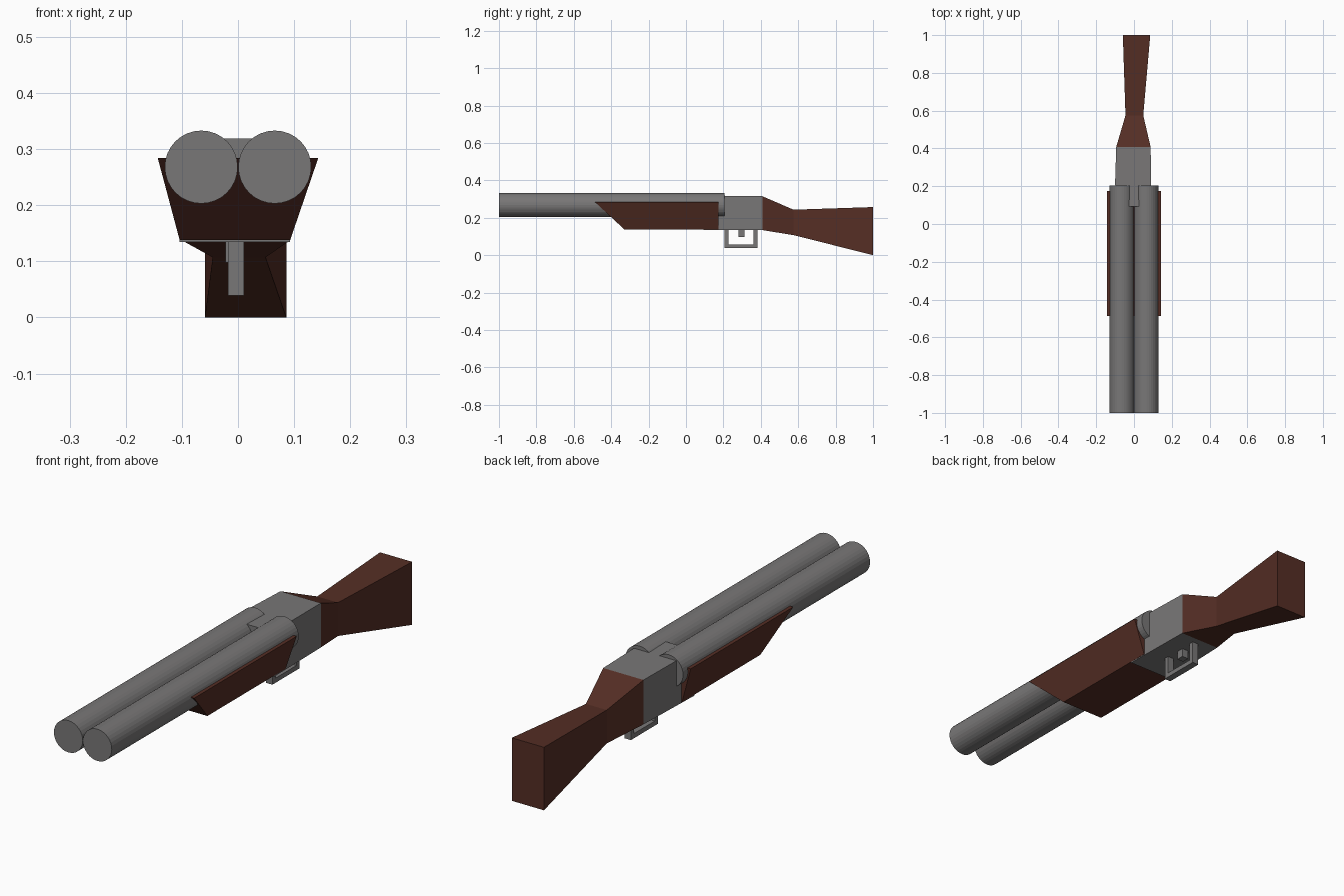
import bpy, bmesh, math
from mathutils import Matrix

if "Cube" in bpy.data.objects:
    bpy.data.objects.remove(bpy.data.objects["Cube"])


def material(name, rgb):
    m = bpy.data.materials.new(name)
    m.diffuse_color = (*rgb, 1)
    m.use_nodes = True
    m.node_tree.nodes["Principled BSDF"].inputs["Base Color"].default_value = m.diffuse_color
    return m


steel = material("steel grey", (0.19, 0.185, 0.185))
wood = material("dark wood", (0.09, 0.027, 0.018))


def finish(bm, name, mat):
    bmesh.ops.recalc_face_normals(bm, faces=bm.faces)
    me = bpy.data.meshes.new(name)
    bm.to_mesh(me)
    bm.free()
    me.materials.append(mat)
    ob = bpy.data.objects.new(name, me)
    bpy.context.collection.objects.link(ob)
    return ob


def loft(name, mat, sections):
    """Join four-point rings (lists of xyz corners) into a closed solid."""
    bm = bmesh.new()
    rings = [[bm.verts.new(p) for p in s] for s in sections]
    for a, b in zip(rings, rings[1:]):
        for i in range(4):
            j = (i + 1) % 4
            bm.faces.new((a[i], a[j], b[j], b[i]))
    bm.faces.new(rings[0])
    bm.faces.new(rings[-1])
    return finish(bm, name, mat)


def rect(y, x0, x1, z0, z1):
    return [(x0, y, z0), (x1, y, z0), (x1, y, z1), (x0, y, z1)]


# Twin barrels
for side, label in ((-1, "left"), (1, "right")):
    bm = bmesh.new()
    place = Matrix.Translation((side * 0.0655, -0.3975, 0.268)) @ Matrix.Rotation(math.pi / 2, 4, 'X')
    bmesh.ops.create_cone(bm, cap_ends=True, segments=32, radius1=0.065,
                          radius2=0.065, depth=1.205, matrix=place)
    finish(bm, label + "_barrel", steel)

# Forestock: flared trough shape with a raked front
loft("forestock", wood, [
    [(-0.104, -0.33, 0.138), (0.093, -0.33, 0.138), (0.143, -0.487, 0.284), (-0.143, -0.487, 0.284)],
    [(-0.104, 0.174, 0.138), (0.093, 0.174, 0.138), (0.143, 0.174, 0.284), (-0.143, 0.174, 0.284)],
])

# Receiver, its nose reaching forward between the barrels
loft("receiver", steel, [
    rect(0.093, -0.104, 0.093, 0.134, 0.319),
    rect(0.408, -0.094, 0.088, 0.134, 0.315),
])

# Shoulder stock with a narrow grip
loft("stock", wood, [
    rect(0.408, -0.094, 0.088, 0.134, 0.315),
    rect(0.575, -0.045, 0.049, 0.107, 0.243),
    rect(1.0, -0.059, 0.086, 0.0, 0.257),
])

# Trigger guard: U-shaped strip under the receiver
outline = [(0.206, 0.136), (0.206, 0.039), (0.381, 0.039), (0.381, 0.136),
           (0.361, 0.136), (0.361, 0.058), (0.227, 0.058), (0.227, 0.136)]
bm = bmesh.new()
face = bm.faces.new([bm.verts.new((-0.018, y, z)) for y, z in outline])
ext = bmesh.ops.extrude_face_region(bm, geom=[face])
bmesh.ops.translate(bm, vec=(0.029, 0, 0),
                    verts=[v for v in ext["geom"] if isinstance(v, bmesh.types.BMVert)])
finish(bm, "trigger_guard", steel)

# Trigger
loft("trigger", steel, [rect(y, -0.022, 0.008, 0.098, 0.136) for y in (0.281, 0.313)])
